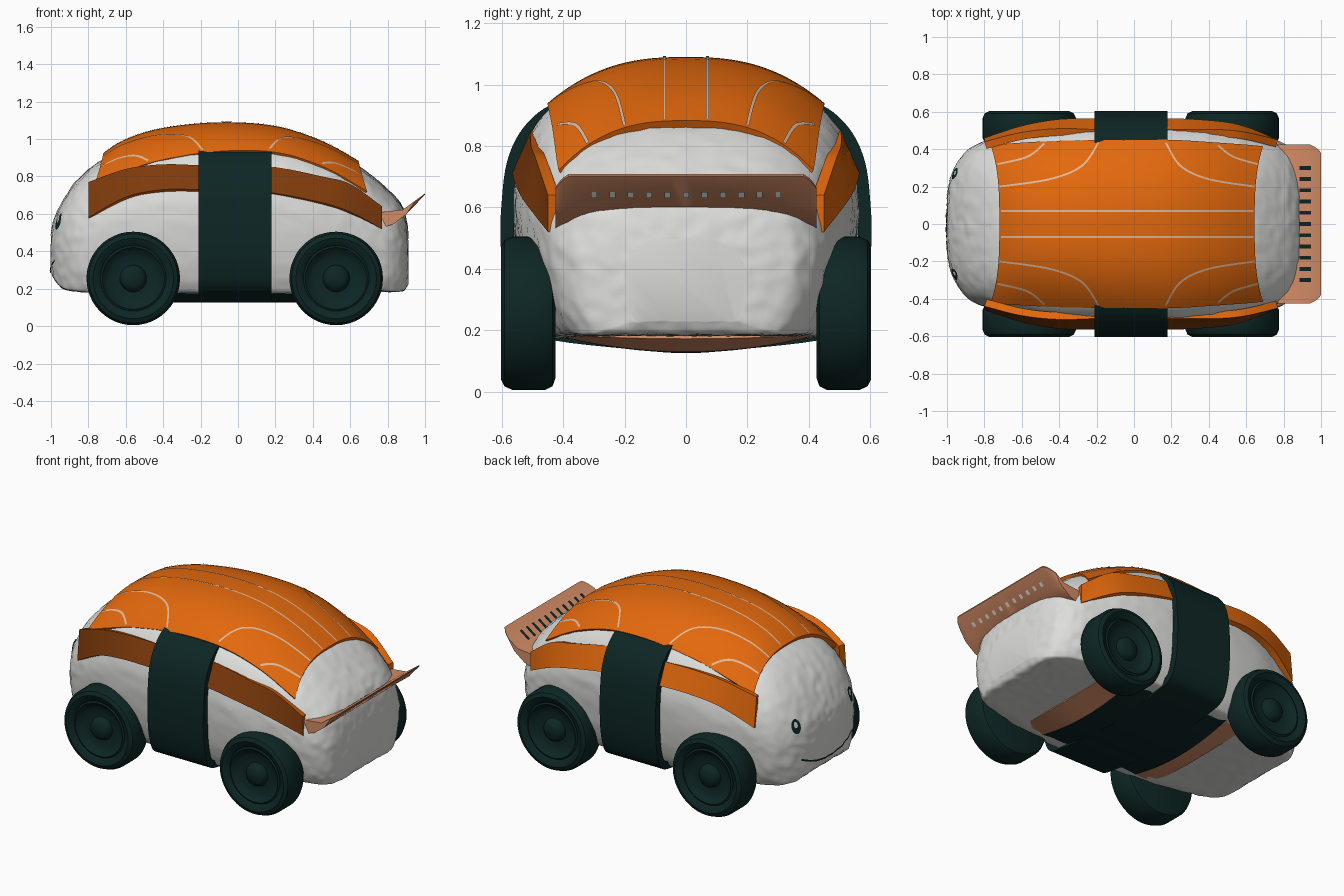
import bpy, bmesh, math
from mathutils import Vector, noise
from mathutils.bvhtree import BVHTree

if "Cube" in bpy.data.objects:
    bpy.data.objects.remove(bpy.data.objects["Cube"])


def material(name, rgb):
    m = bpy.data.materials.new(name)
    m.diffuse_color = [((c + 0.055) / 1.055) ** 2.4 for c in rgb] + [1]
    m.use_nodes = True
    m.node_tree.nodes["Principled BSDF"].inputs["Base Color"].default_value = m.diffuse_color
    return m


RICE = material("rice white", (0.87, 0.87, 0.86))
ORANGE = material("salmon orange", (0.89, 0.41, 0.05))
BROWN = material("orange brown", (0.50, 0.23, 0.045))
DARK = material("seaweed dark green", (0.05, 0.15, 0.145))
PEACH = material("peach", (0.83, 0.55, 0.40))
VEIN = material("pale vein", (0.88, 0.72, 0.60))


def spline(pts, n):
    """Smooth curve through rows of numbers."""
    out = []
    for i in range(len(pts) - 1):
        a, b, c, d = (pts[max(0, min(len(pts) - 1, i + k))] for k in (-1, 0, 1, 2))
        for s in range(n):
            t = s / n
            out.append(tuple(0.5 * (2 * q + (r - p) * t + (2 * p - 5 * q + 4 * r - s_) * t * t
                                    + (3 * q - p - 3 * r + s_) * t ** 3)
                             for p, q, r, s_ in zip(a, b, c, d)))
    return out + [tuple(pts[-1])]


def lookup(table, x):
    for a, b in zip(table, table[1:]):
        if x <= b[0] or b is table[-1]:
            t = (x - a[0]) / (b[0] - a[0])
            return [p + (q - p) * t for p, q in zip(a[1:], b[1:])]


def make(name, verts, faces, mat, fix=False, thick=0, angle=40):
    me = bpy.data.meshes.new(name)
    me.from_pydata([tuple(v) for v in verts], [], faces)
    if fix:
        bm = bmesh.new()
        bm.from_mesh(me)
        bmesh.ops.recalc_face_normals(bm, faces=bm.faces)
        bm.to_mesh(me)
        bm.free()
    ob = bpy.data.objects.new(name, me)
    bpy.context.collection.objects.link(ob)
    me.materials.append(mat)
    bpy.ops.object.select_all(action='DESELECT')
    ob.select_set(True)
    bpy.context.view_layer.objects.active = ob
    if thick:
        mod = ob.modifiers.new("thickness", 'SOLIDIFY')
        mod.thickness, mod.offset = thick, -1
        bpy.ops.object.modifier_apply(modifier=mod.name)
    bpy.ops.object.shade_smooth_by_angle(angle=math.radians(angle))
    return ob


def sheet(name, rows, mat, flip=False, thick=0):
    n = len(rows[0])
    faces = []
    for i in range(len(rows) - 1):
        for j in range(n - 1):
            f = (i * n + j, (i + 1) * n + j, (i + 1) * n + j + 1, i * n + j + 1)
            faces.append(f[::-1] if flip else f)
    return make(name, [v for r in rows for v in r], faces, mat, thick=thick)


def loft(name, rings, mat, angle=40):
    n = len(rings[0])
    faces = [(i * n + j, (i + 1) * n + j, (i + 1) * n + (j + 1) % n, i * n + (j + 1) % n)
             for i in range(len(rings) - 1) for j in range(n)]
    faces += [tuple(range(n)), tuple(range((len(rings) - 1) * n, len(rings) * n))]
    return make(name, [v for r in rings for v in r], faces, mat, True, angle=angle)


# Rice body: x, half width, top, bottom
body_rows = [(-1.0, .14, .50, .30), (-.98, .25, .58, .25), (-.93, .35, .68, .20), (-.85, .42, .79, .185),
             (-.72, .465, .89, .18), (-.45, .535, 1.0, .18), (-.1, .56, 1.045, .175), (.2, .56, 1.03, .175),
             (.45, .535, .95, .18), (.65, .485, .85, .185), (.78, .44, .75, .185), (.85, .39, .68, .185),
             (.89, .32, .61, .195), (.91, .2, .5, .23)]
half = spline([(0, 0), (.4, 0), (.76, 0), (.86, .04), (.95, .2), (1, .45), (.98, .63), (.86, .82),
               (.62, .94), (.3, .99), (0, 1)], 6)
section = half + [(-y, z) for y, z in half[-2:0:-1]]
rings = []
for x, w, t, b in spline(body_rows, 7):
    ring = []
    for fy, fz in section:
        p = Vector((x, fy * w, b + fz * (t - b)))
        side = Vector((0.3 * x, p.y, p.z - .55)).normalized()
        ring.append(p + side * noise.noise(p * 22) * 0.006)
    rings.append(ring)
body = loft("rice_body", rings, RICE, 60)
bm = bmesh.new()
bm.from_mesh(body.data)
tree = BVHTree.FromBMesh(bm)


def on_face(y, z, lift=0.005):
    hit = tree.ray_cast(Vector((-2, y, z)), Vector((1, 0, 0)))[0]
    return (hit.x - lift, y, z)


# Eyes and smile on the nose
def eye_disc(name, y, z, ry, rz, mat, lift):
    pts = [on_face(y, z, lift)]
    pts += [on_face(y + ry * math.cos(k * math.tau / 16), z + rz * math.sin(k * math.tau / 16), lift)
            for k in range(16)]
    make(name, pts, [(0, (k + 1) % 16 + 1, k + 1) for k in range(16)], mat)


for s, side in ((-1, "right"), (1, "left")):
    eye_disc("eye_" + side, s * .27, .56, .03, .044, DARK, .006)
    eye_disc("eye_glint_" + side, s * .27 + .004, .572, .013, .018, RICE, .009)
smile = []
for k in range(25):
    y = -.25 + .5 * k / 24
    z = .29 + .06 * (y / .25) ** 2
    smile.append([on_face(y, z - .006), on_face(y, z + .006)])
sheet("smile", smile, DARK, True)

# Salmon slab: x, centre height, edge height, half width
slab = spline([(-.80, .86, .74, .41), (-.72, .925, .785, .425), (-.6, 1.0, .83, .435), (-.4, 1.06, .89, .445),
               (-.1, 1.09, .935, .45), (.2, 1.07, .93, .45), (.45, .99, .855, .435), (.65, .88, .745, .42),
               (.72, .83, .70, .41)], 6)


def slab_z(x, y):
    t, e, w = lookup(slab, x)
    return t + (e - t) * min(1, abs(y) / w) ** 2.6


rows = []
for i in range(41):
    row = []
    for j in range(33):
        v = j / 16 - 1
        bow = .045 * abs(v) ** 3
        x = -.72 - bow + (1.365 + 2 * bow) * i / 40
        y = v * lookup(slab, x)[2]
        row.append((x, y, slab_z(x, y)))
    rows.append(row)
sheet("salmon_top", rows, ORANGE, thick=.045)

# Pale fat lines following the slab
veins = [[(-.71, .07), (0, .07), (.64, .07)],
         [(.17, .435), (.25, .31), (.40, .24), (.645, .20)], [(-.19, .435), (-.28, .31), (-.45, .24), (-.72, .20)],
         [(.45, .42), (.53, .36), (.66, .32)], [(-.48, .43), (-.57, .36), (-.73, .32)]]
for n, path in enumerate(veins):
    for s in (-1, 1):
        pts = [Vector((x, y * s)) for x, y in spline(path, 10)]
        rows = []
        for k, p in enumerate(pts):
            d = (pts[min(k + 1, len(pts) - 1)] - pts[max(k - 1, 0)]).normalized() * .005
            rows.append([(q.x, q.y, slab_z(q.x, q.y) + .004) for q in (p + Vector((d.y, -d.x)),
                                                                       p + Vector((-d.y, d.x)))])
        sheet(f"salmon_vein_{n}_{'left' if s > 0 else 'right'}", rows, VEIN)

# Side strips, tucked under the seaweed band: x, top z, bottom z, top y, bottom y
strip = spline([(-.80, .77, .58, .44, .46), (-.6, .84, .69, .49, .525), (-.4, .865, .73, .51, .56),
                (-.2, .86, .73, .505, .563), (0, .855, .73, .50, .56), (.2, .85, .71, .505, .565),
                (.45, .80, .66, .505, .55), (.6, .76, .61, .49, .52), (.77, .64, .52, .45, .45)], 6)
for s, side in ((-1, "right"), (1, "left")):
    rows = [[(x, s * (yb + (yt - yb) * t), zb + (zt - zb) * t) for t in (0, .5, 1)]
            for x, zt, zb, yt, yb in strip]
    ob = sheet("salmon_strip_" + side, rows, ORANGE, s > 0, .04)
    if s < 0:  # darker outer face, orange rim
        ob.data.materials.append(BROWN)
        for f in ob.data.polygons:
            f.material_index = int(f.normal.y < -.5)

# Seaweed band and belly
side = [(.3, .975), (.44, .935), (.53, .86), (.583, .75), (.602, .6), (.604, .48), (.59, .32), (.54, .2),
        (.42, .165), (.2, .14)]
path = spline(side + [(0, .125)] + [(-y, z) for y, z in side[::-1]], 5)
sheet("seaweed_band", [[(x, y, z) for y, z in path] for x in (-.21, -.08, .05, .18)], DARK, thick=.045)


def belly(name, x0, x1, z0, z1, mat):
    ys = [-.43 + .86 * k / 16 for k in range(17)]
    rows = [[(x, y, z + (.185 - z) * (y / .43) ** 2) for x, z in ((x0, z0), (x1, z1))] for y in ys]
    sheet(name, rows, mat, thick=.03)


belly("belly_pan", -.35, .35, .127, .127, DARK)
belly("belly_fringe_rear", .35, .50, .13, .172, PEACH)
belly("belly_fringe_front", -.50, -.35, .172, .13, PEACH)

# Wheels: radius, distance from the centre line
tyre = [(.001, .60), (.045, .597), (.065, .58), (.072, .555), (.12, .553), (.15, .572), (.165, .588), (.175, .582),
        (.185, .592), (.215, .603), (.238, .592), (.25, .565), (.25, .46), (.238, .435), (.21, .425), (.001, .425)]
for x, end in ((-.56, "front"), (.525, "rear")):
    for s, side in ((-1, "right"), (1, "left")):
        rings = [[(x + r * math.cos(a * math.tau / 48), s * y, .255 + r * math.sin(a * math.tau / 48))
                  for a in range(48)] for r, y in tyre]
        loft(f"wheel_{end}_{side}", rings, DARK)

# Tail spoiler with a row of slots
rings = []
for k in range(29):
    y = .425 * math.sin((k / 28 - .5) * math.pi)
    q = abs(y) / .425
    arch = .05 * (1 - q * q)
    tip = 1 - .06 * max(0, (q - .88) / .12) ** 2
    rings.append([(.75, y, .52 + arch), (.77, y, .61), (.88, y, .622), (tip, y, .622 + (tip - .88) * .73),
                  (tip, y, .615 + (tip - .88) * .73), (.9, y, .598 + arch * .1), (.83, y, .545 + arch * .8)])
loft("tail_spoiler", rings, PEACH, 30)
for k in range(11):
    y = -.3 + .06 * k
    top = [[(x, y + d, .622 + (x - .88) * .73 + .004) for d in (-.01, .01)] for x in (.885, .945)]
    sheet(f"spoiler_slot_top_{k}", top, DARK)
    low = [[(x, y + d, .6 + (x - .9) * 1.03 - .006) for d in (-.01, .01)] for x in (.935, .955)]
    sheet(f"spoiler_slot_under_{k}", low, RICE, True)
bm.free()
